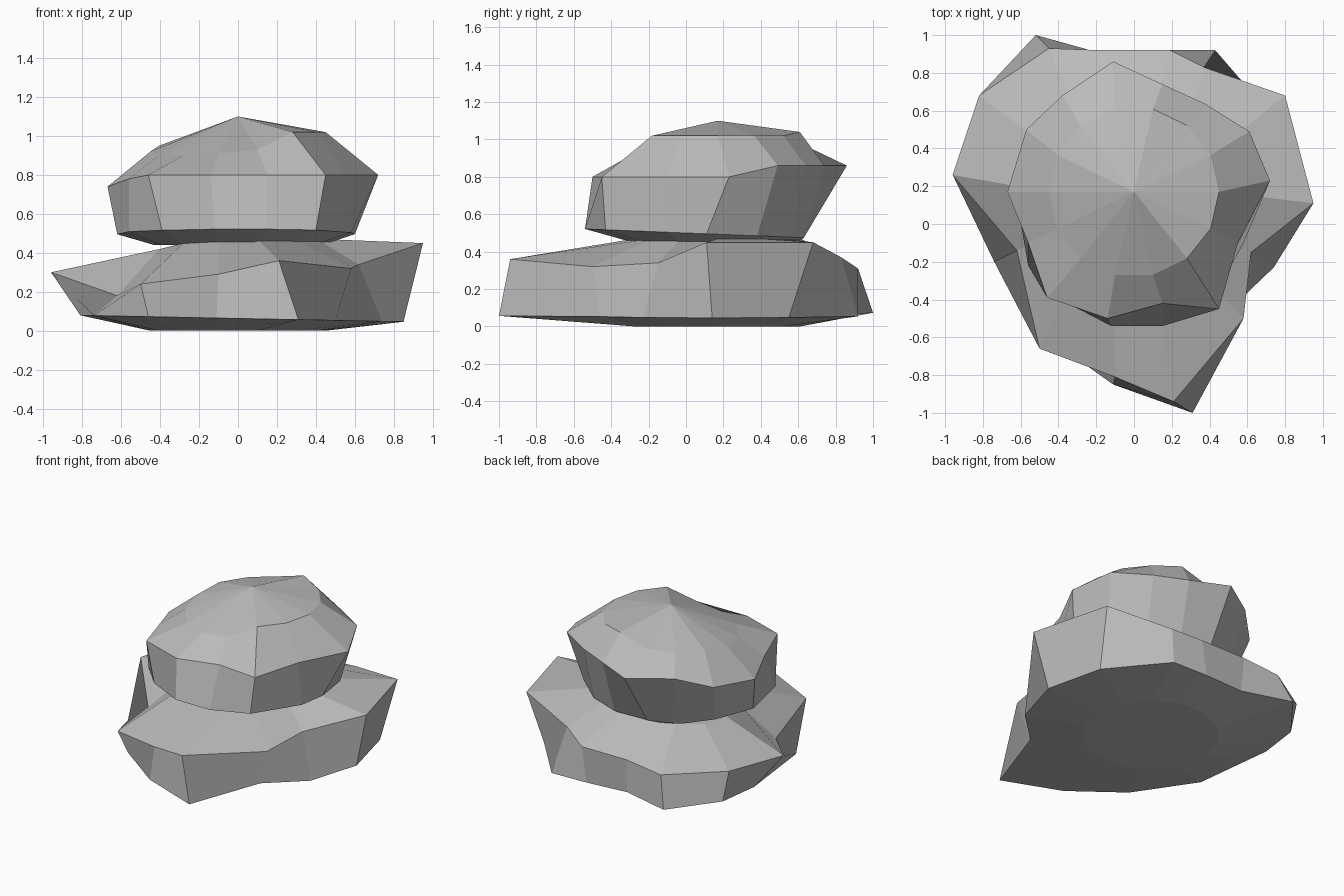
import bpy
import bmesh
from math import cos, sin, tau

SIDES = 14
CENTRE_Y = 0.17

default_cube = bpy.data.objects.get("Cube")
if default_cube:
    bpy.data.objects.remove(default_cube, do_unlink=True)


def make_material(name, colour):
    material = bpy.data.materials.new(name)
    material.use_nodes = True
    material.diffuse_color = colour
    shader = next(node for node in material.node_tree.nodes if node.type == "BSDF_PRINCIPLED")
    shader.inputs["Base Color"].default_value = colour
    shader.inputs["Roughness"].default_value = 0.9
    return material


def round_ring(radius, height):
    """Regular ring around the stack axis; height is a function of x and y."""
    ring = []
    for index in range(SIDES):
        angle = tau * index / SIDES
        x = radius * cos(angle)
        y = CENTRE_Y + radius * sin(angle)
        ring.append((x, y, height(x, y)))
    return ring


def lift(outline, height):
    """Turn a flat outline into a ring using a height function."""
    return [(x, y, height(x, y)) for x, y in outline]


def build_stone(name, rings, material, apex=None):
    """Bridge a stack of rings, close the base, and close the top flat or to a point."""
    bm = bmesh.new()
    loops = [[bm.verts.new(point) for point in ring] for ring in rings]
    for lower, upper in zip(loops, loops[1:]):
        for i in range(SIDES):
            j = (i + 1) % SIDES
            bm.faces.new((lower[i], lower[j], upper[j], upper[i]))
    bm.faces.new(reversed(loops[0]))
    top = loops[-1]
    if apex is None:
        bm.faces.new(top)
    else:
        tip = bm.verts.new(apex)
        for i in range(SIDES):
            bm.faces.new((top[i], top[(i + 1) % SIDES], tip))
    bmesh.ops.recalc_face_normals(bm, faces=bm.faces[:])
    mesh = bpy.data.meshes.new(name)
    bm.to_mesh(mesh)
    bm.free()
    mesh.materials.append(material)
    stone = bpy.data.objects.new(name, mesh)
    bpy.context.scene.collection.objects.link(stone)
    return stone


stone_grey = make_material("stone grey", (0.5, 0.5, 0.5, 1))

# Broad lower stone: foot outline, then the jagged rim
base_foot = [
    (.85, .14), (.75, .55), (.43, .92), (.15, .92), (-.16, .9),
    (-.52, 1), (-.77, .68), (-.81, .38), (-.74, -.2), (-.46, -.6),
    (-.11, -.85), (.31, -1), (.5, -.46), (.74, -.23),
]
base_rim = [
    (.95, .11, .45), (.8, .68, .45), (.37, .83, .37), (.19, .92, .31),
    (-.17, .92, .31), (-.45, .93, .28), (-.82, .68, .31), (-.96, .26, .3),
    (-.62, -.14, .18), (-.5, -.66, .24), (-.1, -.81, .29),
    (.21, -.94, .36), (.58, -.5, .32), (.62, -.15, .34),
]
build_stone("lower_stone", [
    round_ring(.45, lambda x, y: 0),
    lift(base_foot, lambda x, y: .063 - .02 * x),
    base_rim,
    round_ring(.45, lambda x, y: .47 - .25 * max(0, -x - .2)),
], stone_grey)

# Smaller upper stone: foot outline, widest rim, shoulder heights and peak
top_foot = [
    (.6, .11), (.55, .38), (.35, .55), (.13, .63), (-.12, .62),
    (-.35, .55), (-.5, .38), (-.62, .12), (-.56, -.22), (-.39, -.4),
    (-.12, -.54), (.15, -.54), (.4, -.43), (.58, -.1),
]
top_rim = [
    (.72, .23, .8), (.61, .49, .86), (.37, .64, .86), (.15, .74, .86),
    (-.11, .86, .86), (-.38, .68, .86), (-.57, .5, .78), (-.67, .17, .74),
    (-.56, -.1, .78), (-.46, -.39, .8), (-.14, -.5, .8),
    (.15, -.42, .8), (.45, -.45, .8), (.55, -.1, .8),
]
shoulder_heights = [1.02, 1.02, 1.02, 1.04, .98, .96, .95, .92, .9, .9, .91, .93, 1.02, 1.02]
shoulder = [(x, y, z) for (x, y, _), z in zip(round_ring(.45, lambda x, y: 0), shoulder_heights)]
build_stone("upper_stone", [
    round_ring(.43, lambda x, y: .44),
    lift(top_foot, lambda x, y: .5 - .04 * y),
    top_rim,
    shoulder,
], stone_grey, apex=(0, CENTRE_Y, 1.1))
